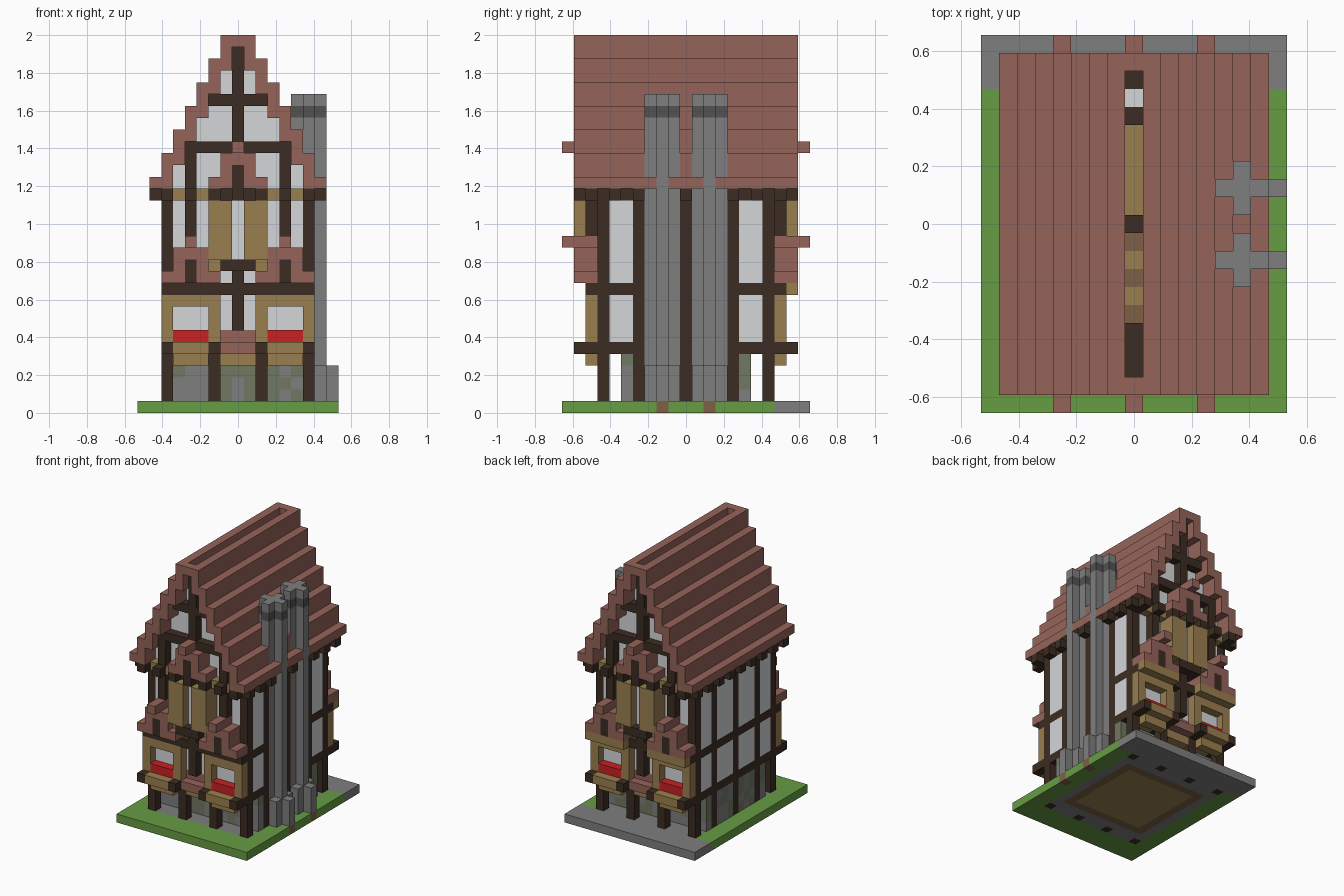
import bpy, bmesh, random

random.seed(4)
if "Cube" in bpy.data.objects:
    bpy.data.objects.remove(bpy.data.objects["Cube"])

U = 1 / 16  # block size


def material(name, r, g, b):
    lin = [((v / 255 + 0.055) / 1.055) ** 2.4 for v in (r, g, b)] + [1]
    m = bpy.data.materials.new(name)
    m.use_nodes = True
    m.diffuse_color = lin
    m.node_tree.nodes["Principled BSDF"].inputs["Base Color"].default_value = lin
    return m


MATS = {
    "roof": material("roof tile", 149, 100, 90),
    "timber": material("dark timber", 60, 44, 34),
    "plaster": material("pale plaster", 212, 214, 217),
    "oak": material("light oak", 154, 127, 79),
    "grass": material("grass", 102, 156, 68),
    "stone": material("grey stone", 126, 126, 127),
    "soot": material("dark stone", 82, 82, 82),
    "moss": material("mossy stone", 112, 120, 98),
    "flower": material("red flowers", 200, 33, 35),
    "dirt": material("brown brick", 126, 96, 70),
}
NAMES = list(MATS)
cells = {}


def span(r):
    return range(r, r + 1) if isinstance(r, int) else range(r[0], r[1] + 1)


def fill(part, colour, xs, ys, zs, mirror=""):
    """Fill a box of blocks, optionally mirrored in x and/or y."""
    for i in span(xs):
        for j in span(ys):
            for k in span(zs):
                for a in ((i, -i) if "x" in mirror else (i,)):
                    for b in ((j, -j) if "y" in mirror else (j,)):
                        cells[a, b, k] = (part, colour)


def clear(xs, ys, zs):
    for i in span(xs):
        for j in span(ys):
            for k in span(zs):
                cells.pop((i, j, k), None)


def small_gable(part, x, z):
    """Stepped little roof with a timber face, front and back."""
    fill(part, "roof", (x - 2, x + 2), (8, 9), z, "xy")
    fill(part, "roof", (x - 1, x + 1), (8, 9), (z + 1, z + 2), "xy")
    fill(part, "roof", x, (8, 10), z + 3, "xy")
    fill(part, "timber", x, 9, (z, z + 1), "xy")


# Ground slab
fill("ground", "grass", (-8, 8), (-10, 10), 0)
fill("ground", "stone", (-6, 6), (-7, 7), 0)
fill("ground", "stone", (-8, 8), (8, 10), 0)
fill("ground", "dirt", (-5, 5), (-5, 5), 0)
fill("ground", "oak", (-4, 4), (-4, 4), 0)
fill("ground", "dirt", 8, 2, 0, "y")

# Stone ground-floor walls, flush with the posts
fill("stone_walls", "moss", 6, (-5, 5), (1, 4), "x")
fill("stone_walls", "moss", (-5, 5), 5, (1, 4), "y")
for c in [c for c in cells if cells[c][0] == "stone_walls"]:
    if random.random() < 0.4:
        cells[c] = ("stone_walls", "stone")

# Upper walls and floors
fill("floors", "oak", (-5, 5), (-7, 7), 5)
fill("plaster_walls", "plaster", 6, (-7, 7), (6, 17), "x")
fill("plaster_walls", "plaster", (-5, 5), 7, (6, 17), "y")
fill("floors", "oak", (-5, 5), (-7, 7), 18)
for j in (-1, -3, -5):
    fill("floors", "dirt", (-5, 5), j, 18)
for n in range(6):
    fill("gable_walls", "plaster", n, 7, (19, 30 - 2 * n), "xy")

# Timber frame on the sides
for j in (0, 4, 7):
    fill("timber_frame", "timber", 6, j, (1, 17), "xy")
fill("timber_frame", "timber", 6, (-9, 9), 5, "x")
fill("timber_frame", "timber", 6, (-8, 8), 10, "x")
fill("timber_frame", "timber", 6, (-9, 9), 18, "x")
for j in range(-8, 9, 2):
    fill("rafter_ends", "timber", 7, j, 18, "x")

# King posts standing under the ridge
for j in (0, 6):
    fill("king_posts", "timber", 0, j, (19, 30), "y")

# Posts and beams of the front and back
fill("porch_posts", "timber", 2, 7, (0, 5), "xy")
fill("porch_posts", "timber", 6, 7, (0, 5), "xy")
fill("porch_posts", "timber", 2, (6, 9), 5, "xy")
fill("face_frame", "timber", (-6, 6), 8, 10, "y")
fill("face_frame", "timber", 0, 8, (7, 11), "y")
fill("face_frame", "timber", 4, 8, (15, 22), "xy")
fill("face_frame", "timber", (-4, 4), 8, 22, "y")
fill("face_frame", "timber", (-2, 2), 8, 26, "y")
fill("face_frame", "timber", 0, 8, (19, 30), "y")
fill("face_frame", "timber", 0, -7, 30)
fill("face_frame", "oak", (-6, 6), 8, 18, "y")
fill("face_frame", "timber", (-1, 1), 8, 18, "y")
for i in (0, 2, 4, 6):
    fill("joist_ends", "timber", i, (8, 9), 18, "xy")

# Bay windows with flower boxes
fill("bay_windows", "oak", (2, 6), 8, (6, 9), "xy")
fill("bay_windows", "oak", (3, 5), (8, 9), 5, "xy")
fill("bay_windows", "oak", (3, 5), 8, 4, "xy")
fill("bay_windows", "oak", (2, 6), 9, 10, "x")
for s in (-1, 1):
    for side in ((3, 5), (-5, -3)):
        clear(side, 8 * s, (7, 8))
fill("flower_boxes", "flower", (3, 5), 8, 6, "xy")
small_gable("bay_roofs", 4, 11)

# Canopy between the bays
fill("door_canopy", "oak", (-1, 1), 7, 4, "y")
fill("door_canopy", "roof", (-1, 1), (7, 8), 5, "y")
fill("door_canopy", "roof", (-1, 1), 7, 6, "y")

# Projecting upper window
fill("oriel", "oak", (1, 2), 8, (12, 17), "xy")
fill("oriel", "oak", (1, 2), 9, (13, 17), "xy")
fill("oriel", "plaster", 0, 8, (13, 17), "y")
fill("oriel", "timber", (-1, 1), (8, 9), 12, "y")
small_gable("oriel_roof", 0, 19)

# Main stepped roof, with an open slot along the ridge
fill("main_roof", "roof", 7, (-9, 9), 19, "x")
for n in range(1, 7):
    top = 33 - 2 * n
    fill("main_roof", "roof", n, (-9, 9), (top - 2, top), "x")
fill("main_roof", "roof", 0, 9, 31, "y")

# Chimneys with dark bands and buttressed feet
for xs, ys in (((5, 7), 2), (6, (1, 3))):
    fill("chimneys", "stone", xs, ys, (1, 26), "y")
    fill("chimneys", "soot", xs, ys, 25, "y")
for x, y in ((7, 1), (7, 3), (8, 2)):
    fill("chimney_feet", "stone", x, y, (1, 3), "y")


def build(part):
    """Skin one part, keeping only faces that border open air."""
    bm = bmesh.new()
    verts = {}
    for c, (p, colour) in cells.items():
        if p != part:
            continue
        for axis in range(3):
            for sign in (-1, 1):
                nb = list(c)
                nb[axis] += sign
                if tuple(nb) in cells:
                    continue
                loop = []
                for u, v in ((-1, -1), (1, -1), (1, 1), (-1, 1)):
                    q = [2 * n for n in c]
                    q[axis] += sign
                    q[(axis + 1) % 3] += u
                    q[(axis + 2) % 3] += v
                    q = tuple(q)
                    if q not in verts:
                        x, y, z = (n * U / 2 for n in q)
                        verts[q] = bm.verts.new((x, y, z + U / 2))
                    loop.append(verts[q])
                face = bm.faces.new(loop if sign > 0 else loop[::-1])
                face.material_index = NAMES.index(colour)
    bmesh.ops.dissolve_limit(bm, angle_limit=0.01, verts=bm.verts,
                             edges=bm.edges, delimit={"MATERIAL"})
    mesh = bpy.data.meshes.new(part)
    bm.to_mesh(mesh)
    bm.free()
    for m in MATS.values():
        mesh.materials.append(m)
    bpy.context.collection.objects.link(bpy.data.objects.new(part, mesh))


for part in dict.fromkeys(p for p, _ in cells.values()):
    build(part)
